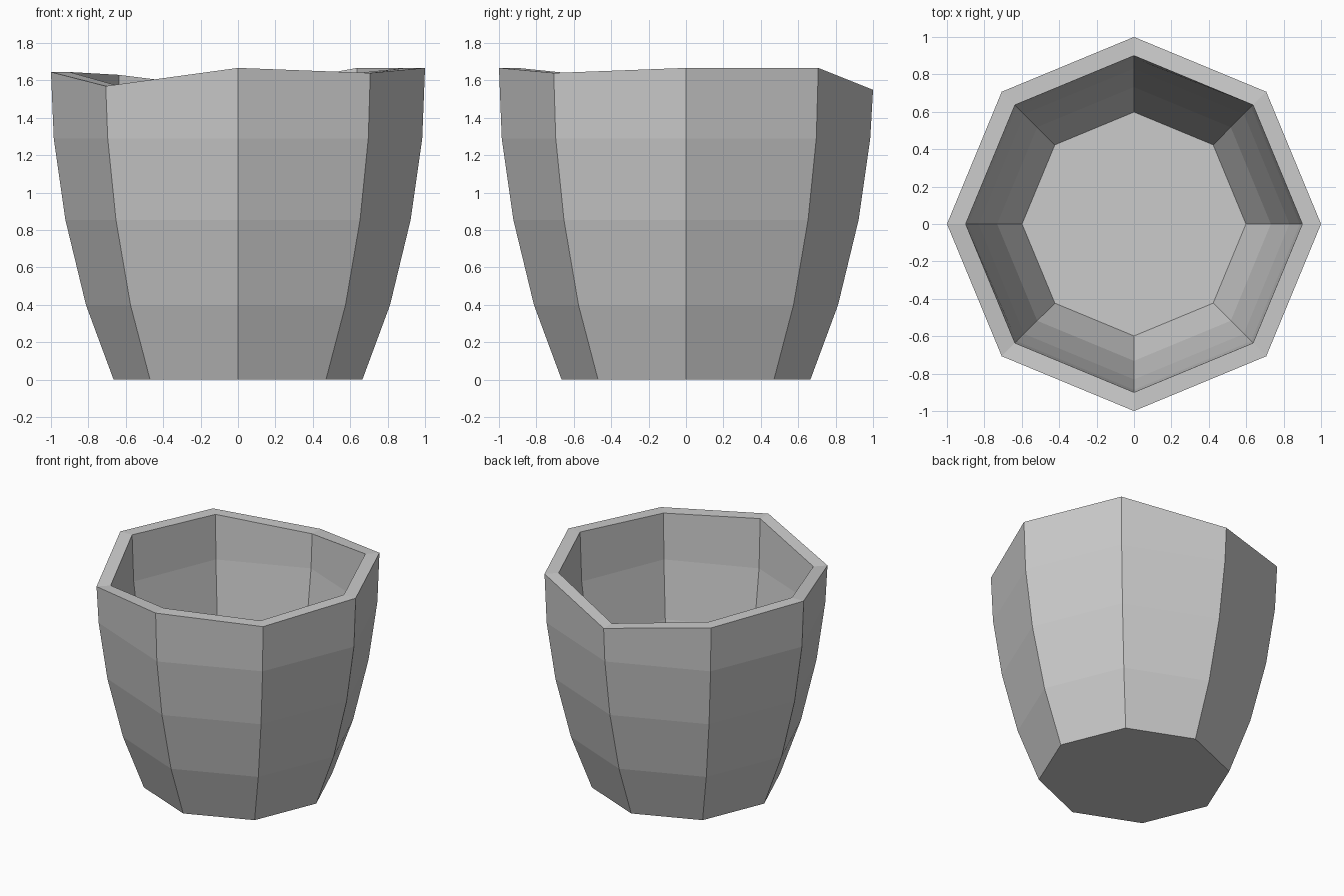
import bpy, bmesh
from math import cos, sin, pi

if "Cube" in bpy.data.objects:
    bpy.data.objects.remove(bpy.data.objects["Cube"])

SIDES = 8
INNER = 0.9          # inner wall radius relative to outer
FLOOR = 0.08         # thickness of the base
# uneven rim heights, counter-clockwise from +x
RIM = [1.667, 1.667, 1.55, 1.63, 1.645, 1.57, 1.667, 1.64]
# (radius, height) of the outer wall below the rim
WALL = [(0.665, 0.0), (0.813, 0.40), (0.923, 0.855), (0.985, 1.29)]

bm = bmesh.new()


def ring(radius, heights):
    return [bm.verts.new((radius * cos(2 * pi * i / SIDES),
                          radius * sin(2 * pi * i / SIDES), heights[i]))
            for i in range(SIDES)]


# outer wall going up, over the rim, then the inner wall going down
rings = [ring(r, [z] * SIDES) for r, z in WALL]
rings += [ring(1.0, RIM), ring(INNER, RIM)]
rings += [ring(r * INNER, [max(z, FLOOR)] * SIDES) for r, z in reversed(WALL)]

for a, b in zip(rings, rings[1:]):
    for i in range(SIDES):
        j = (i + 1) % SIDES
        bm.faces.new((a[i], a[j], b[j], b[i]))

# underside and inside floor
bm.faces.new(rings[0][::-1])
bm.faces.new(rings[-1])
bmesh.ops.recalc_face_normals(bm, faces=bm.faces[:])

mesh = bpy.data.meshes.new("cup")
bm.to_mesh(mesh)
bm.free()
cup = bpy.data.objects.new("cup", mesh)
bpy.context.collection.objects.link(cup)
